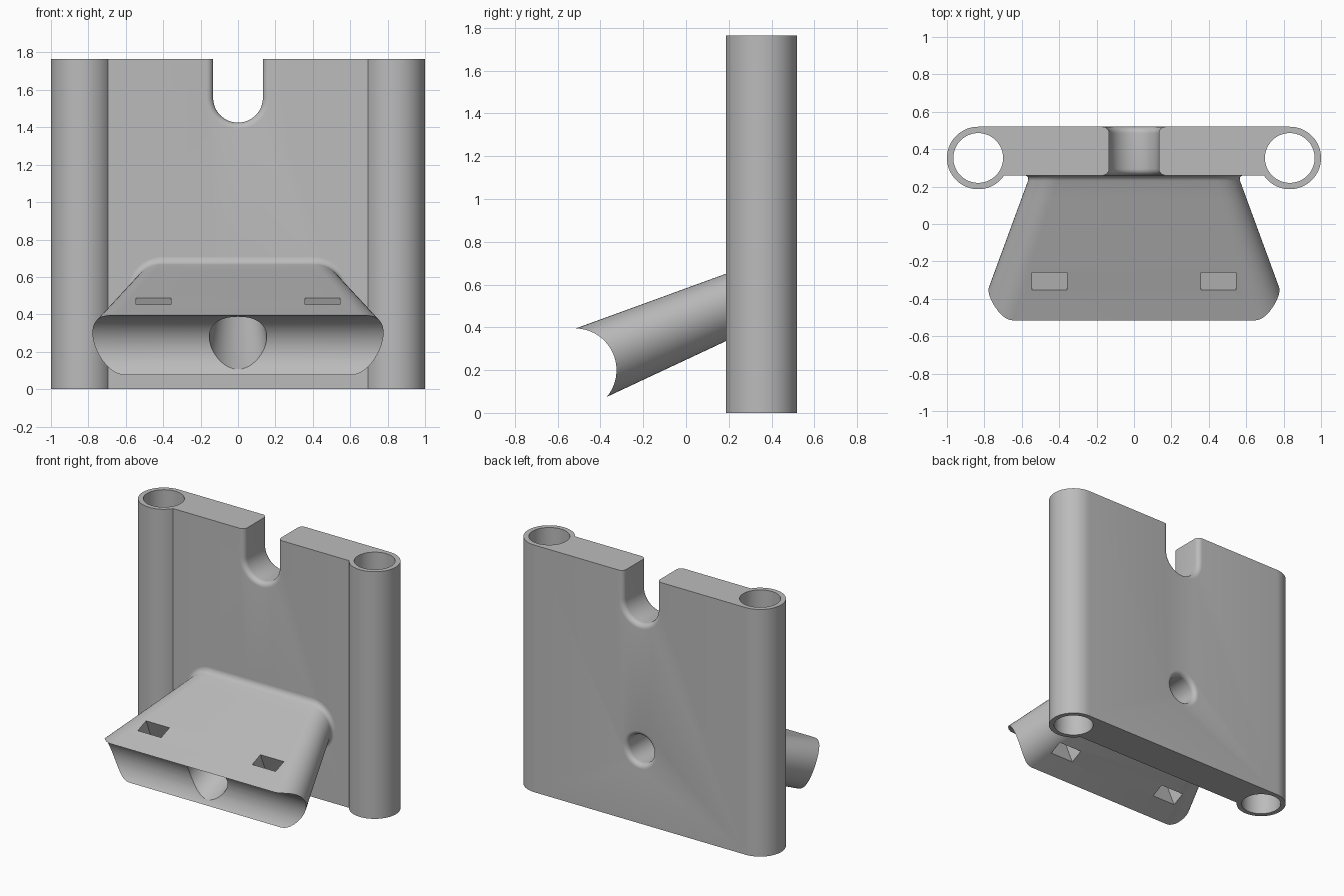
import bpy, bmesh
from math import sin, cos, pi, asin, radians
from mathutils import Matrix, Vector

cube = bpy.data.objects.get("Cube")
if cube:
    bpy.data.objects.remove(cube)

grey = bpy.data.materials.new("plain grey")
grey.use_nodes = True
GREY = (0.5, 0.5, 0.5, 1)
grey.diffuse_color = GREY
grey.node_tree.nodes["Principled BSDF"].inputs["Base Color"].default_value = GREY

# Main dimensions
HEIGHT = 1.765
FRONT, BACK = 0.26, 0.52
TUBE_X, TUBE_Y, TUBE_R, BORE_R = 0.833, 0.353, 0.167, 0.133
FILLET = 0.035


def arc(cx, cy, r, a0, a1, n):
    return [(cx + r * cos(a0 + (a1 - a0) * i / n), cy + r * sin(a0 + (a1 - a0) * i / n))
            for i in range(n + 1)]


def loft(name, loops):
    """Solid skinned over matching closed loops, with capped ends."""
    bm = bmesh.new()
    rings = [[bm.verts.new(p) for p in loop] for loop in loops]
    n = len(rings[0])
    for a, b in zip(rings, rings[1:]):
        for i in range(n):
            j = (i + 1) % n
            bm.faces.new((a[i], a[j], b[j], b[i]))
    bm.faces.new(rings[0])
    bm.faces.new(rings[-1])
    bmesh.ops.recalc_face_normals(bm, faces=bm.faces)
    mesh = bpy.data.meshes.new(name)
    bm.to_mesh(mesh)
    bm.free()
    mesh.materials.append(grey)
    obj = bpy.data.objects.new(name, mesh)
    bpy.context.collection.objects.link(obj)
    return obj


def upright(outline, z0, z1):
    return [[(x, y, z) for x, y in outline] for z in (z0, z1)]


def across(outline, y):
    return [(x, y, z) for x, z in outline]


def cut(target, cutters):
    bpy.context.view_layer.objects.active = target
    for c in cutters:
        c.hide_render = True
        mod = target.modifiers.new("cut", 'BOOLEAN')
        mod.operation, mod.solver, mod.object = 'DIFFERENCE', 'EXACT', c
        bpy.ops.object.modifier_apply(modifier=mod.name)


# Back plate with a tube along each side
dip = asin((TUBE_Y - FRONT) / TUBE_R)
right = arc(TUBE_X, TUBE_Y, TUBE_R, dip - pi, pi / 2, 48)
left = [(-x, y) for x, y in reversed(right)]
plate = loft("back_plate", upright(right + left, 0, HEIGHT))

bores = [loft("tube_bore", upright(arc(s * TUBE_X, TUBE_Y, BORE_R, 0, 2 * pi, 64)[:-1], -0.1, 2))
         for s in (-1, 1)]


# Notch in the top edge, rounded over on both faces
def notch_loop(y, grow):
    r = 0.133 + grow
    return across([(r, 2)] + arc(0, 1.558, r, 0, -pi, 32) + [(-r, 2)], y)


round_over = [(FILLET * (1 - cos(a)), FILLET * (1 - sin(a)))
              for a in [i * pi / 12 for i in range(7)]]
front_lip = [(FRONT + d, g) for d, g in round_over]
back_lip = [(BACK - d, g) for d, g in reversed(round_over)]
stations = [(FRONT - 0.05, FILLET)] + front_lip + back_lip + [(BACK + 0.05, FILLET)]
notch = loft("notch_cutter", [notch_loop(y, g) for y, g in stations])


# Sloping arm: rounded section that widens away from the plate
def arm_top(y):
    return 0.395 + 0.364 * (y + 0.515)


def arm_bottom(y):
    return 0.075 + 0.468 * (y + 0.37)


def arm_mid(y):
    return (arm_top(y) + arm_bottom(y)) / 2


def arm_loop(y, grow=0):
    r = (arm_top(y) - arm_bottom(y)) / 2 + grow
    flat = 0.78 - 0.367 * (y + 0.35) - r + grow
    z = arm_mid(y)
    return across(arc(flat, z, r, -pi / 2, pi / 2, 24) + arc(-flat, z, r, pi / 2, 3 * pi / 2, 24), y)


flare = 0.03
arm_loops = [arm_loop(-0.516 + i * (FRONT - flare + 0.516) / 8) for i in range(9)]
for i in range(1, 7):
    a = i * pi / 12
    arm_loops.append(arm_loop(FRONT - flare + flare * sin(a), flare * (1 - cos(a))))
arm_loops.append(arm_loop(FRONT + 0.02, flare))
arm = loft("sloping_arm", arm_loops)

# Concave saddle at the end of the arm
saddle = loft("saddle_cutter", [[(x, y, z) for y, z in arc(-0.52, 0.2, 0.195, 0, 2 * pi, 96)[:-1]]
                                for x in (-1.2, 1.2)])


# Passage that follows the arm, then runs level through the plate
def hole_loop(y, z, rx, rz):
    return across([(rx * u, z + rz * v) for u, v in arc(0, 0, 1, 0, 2 * pi, 48)[:-1]], y)


HOLE_Z, HOLE_R = 0.525, 0.1
hole_loops = [hole_loop(-0.6, arm_mid(-0.6), 0.158, 0.168),
              hole_loop(-0.35, arm_mid(-0.35), 0.154, 0.164)]
for i in range(1, 7):
    t = i / 6
    y = -0.35 + t * 0.61
    hole_loops.append(hole_loop(y, arm_mid(y), 0.154 - 0.054 * t, 0.164 - 0.064 * t))
for y, g in back_lip + [(BACK + 0.05, FILLET)]:
    hole_loops.append(hole_loop(y, HOLE_Z, HOLE_R + g, HOLE_R + g))
passage = loft("passage_cutter", hole_loops)

# Strap slots through the arm
slots = []
for s in (-1, 1):
    box = [(-0.0925, -0.05), (0.0925, -0.05), (0.0925, 0.05), (-0.0925, 0.05)]
    slot = loft("slot_cutter", upright(box, -0.4, 0.4))
    slot.data.transform(Matrix.Translation(Vector((s * 0.452, -0.242, 0.315)))
                        @ Matrix.Rotation(radians(22.5), 4, 'X'))
    slots.append(slot)

cut(plate, bores + [notch, passage])
cut(arm, [saddle, passage] + slots)
for helper in bores + [notch, passage, saddle] + slots:
    bpy.data.objects.remove(helper)

# Smooth curved faces, keep crisp edges
bpy.ops.object.select_all(action='DESELECT')
for obj in (plate, arm):
    obj.select_set(True)
bpy.context.view_layer.objects.active = plate
bpy.ops.object.shade_smooth_by_angle(angle=radians(30))
